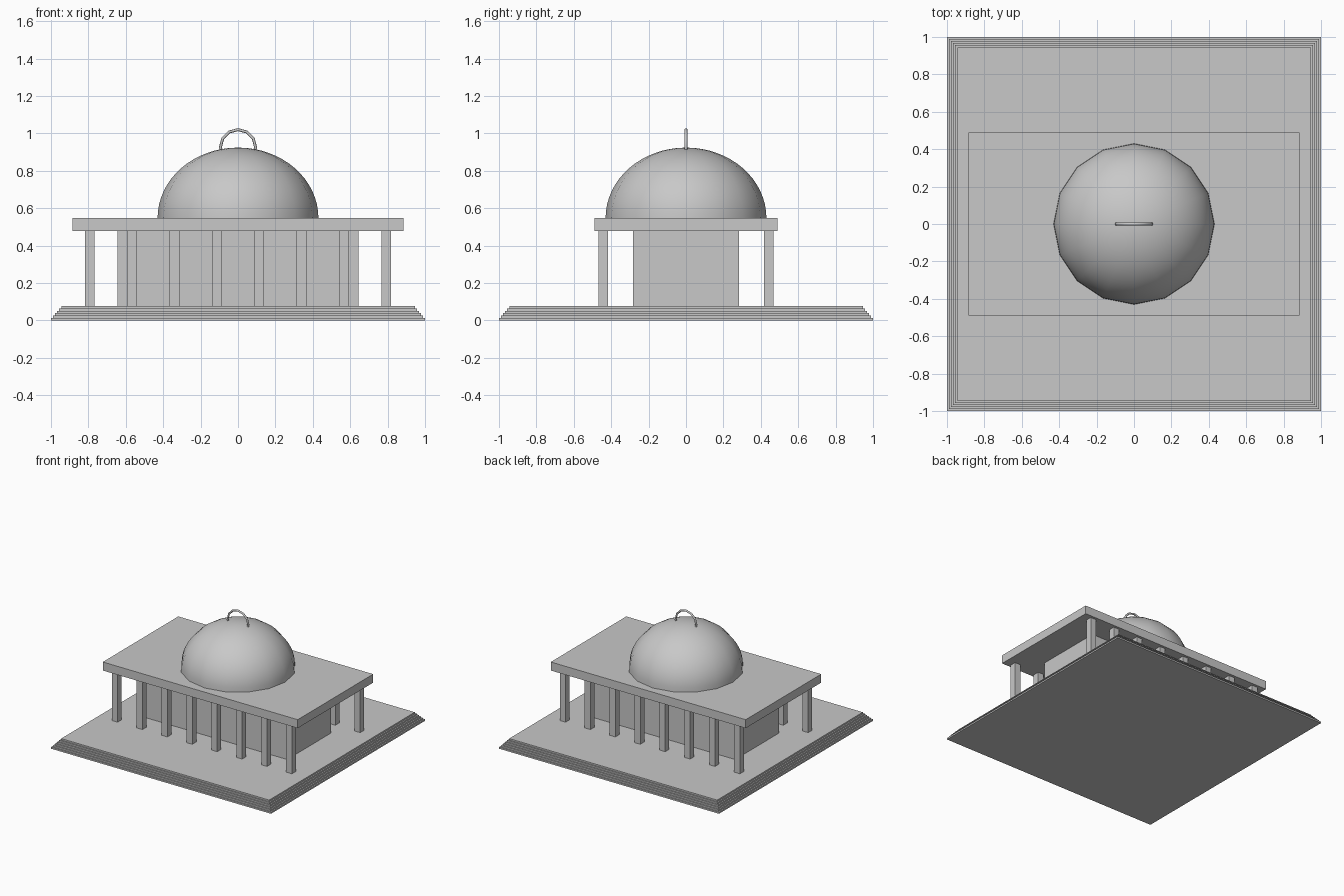
import bpy, bmesh, math
from mathutils import Vector

cube = bpy.data.objects.get("Cube")
if cube:
    bpy.data.objects.remove(cube, do_unlink=True)

# One stone colour for the whole building
stone = bpy.data.materials.new("grey_stone")
stone.use_nodes = True
stone.diffuse_color = (0.58, 0.58, 0.58, 1)
stone.node_tree.nodes["Principled BSDF"].inputs["Base Color"].default_value = stone.diffuse_color

BASE_TOP, ROOF_LOW, ROOF_TOP = 0.077, 0.478, 0.548


def add_object(name, bm):
    bmesh.ops.recalc_face_normals(bm, faces=bm.faces)
    mesh = bpy.data.meshes.new(name)
    bm.to_mesh(mesh)
    bm.free()
    mesh.materials.append(stone)
    obj = bpy.data.objects.new(name, mesh)
    bpy.context.collection.objects.link(obj)
    return obj


def box(name, half_x, half_y, low, high, x=0, y=0):
    bm = bmesh.new()
    bmesh.ops.create_cube(bm, size=2)
    for v in bm.verts:
        v.co = Vector((x + v.co.x * half_x, y + v.co.y * half_y,
                       low if v.co.z < 0 else high))
    return add_object(name, bm)


def smooth(obj, degrees):
    bpy.ops.object.select_all(action='DESELECT')
    obj.select_set(True)
    bpy.context.view_layer.objects.active = obj
    bpy.ops.object.shade_smooth_by_angle(angle=math.radians(degrees))


# Shallow stepped platform
STEPS = 6
rise = BASE_TOP / STEPS
for i in range(STEPS):
    half = 1 - 0.011 * i
    box(f"platform_step_{i + 1}", half, half, i * rise, (i + 1) * rise)

# Inner hall and flat roof slab
box("hall", 0.645, 0.283, BASE_TOP, ROOF_LOW)
box("roof_slab", 0.886, 0.49, ROOF_LOW, ROOF_TOP)

# Square columns along the front and the back
for side, y in (("front", -0.443), ("back", 0.443)):
    for i in range(8):
        box(f"{side}_column_{i + 1}", 0.026, 0.026, BASE_TOP, ROOF_LOW,
            x=(i - 3.5) * 0.2265, y=y)

# Dome: upper half of a flattened sphere with sixteen sides
bm = bmesh.new()
bmesh.ops.create_uvsphere(bm, u_segments=16, v_segments=32, radius=1)
lower = [v for v in bm.verts if v.co.z < -0.01]
bmesh.ops.delete(bm, geom=lower, context='VERTS')
rim = [e for e in bm.edges if e.is_boundary]
bmesh.ops.contextual_create(bm, geom=rim)
for v in bm.verts:
    v.co = Vector((v.co.x * 0.43, v.co.y * 0.43, ROOF_TOP + v.co.z * 0.376))
smooth(add_object("dome", bm), 40)

# Arched ring standing on the dome
bm = bmesh.new()
RING, SIDES, RADIUS, TUBE = 12, 6, 0.094, 0.008
loops = []
for i in range(RING):
    a = math.tau * i / RING
    loop = []
    for j in range(SIDES):
        b = math.tau * j / SIDES
        r = RADIUS + TUBE * math.cos(b)
        loop.append(bm.verts.new((r * math.cos(a), TUBE * math.sin(b),
                                  0.926 + r * math.sin(a))))
    loops.append(loop)
for i in range(RING):
    here, after = loops[i], loops[(i + 1) % RING]
    for j in range(SIDES):
        k = (j + 1) % SIDES
        bm.faces.new((here[j], after[j], after[k], here[k]))
smooth(add_object("dome_ring", bm), 70)
